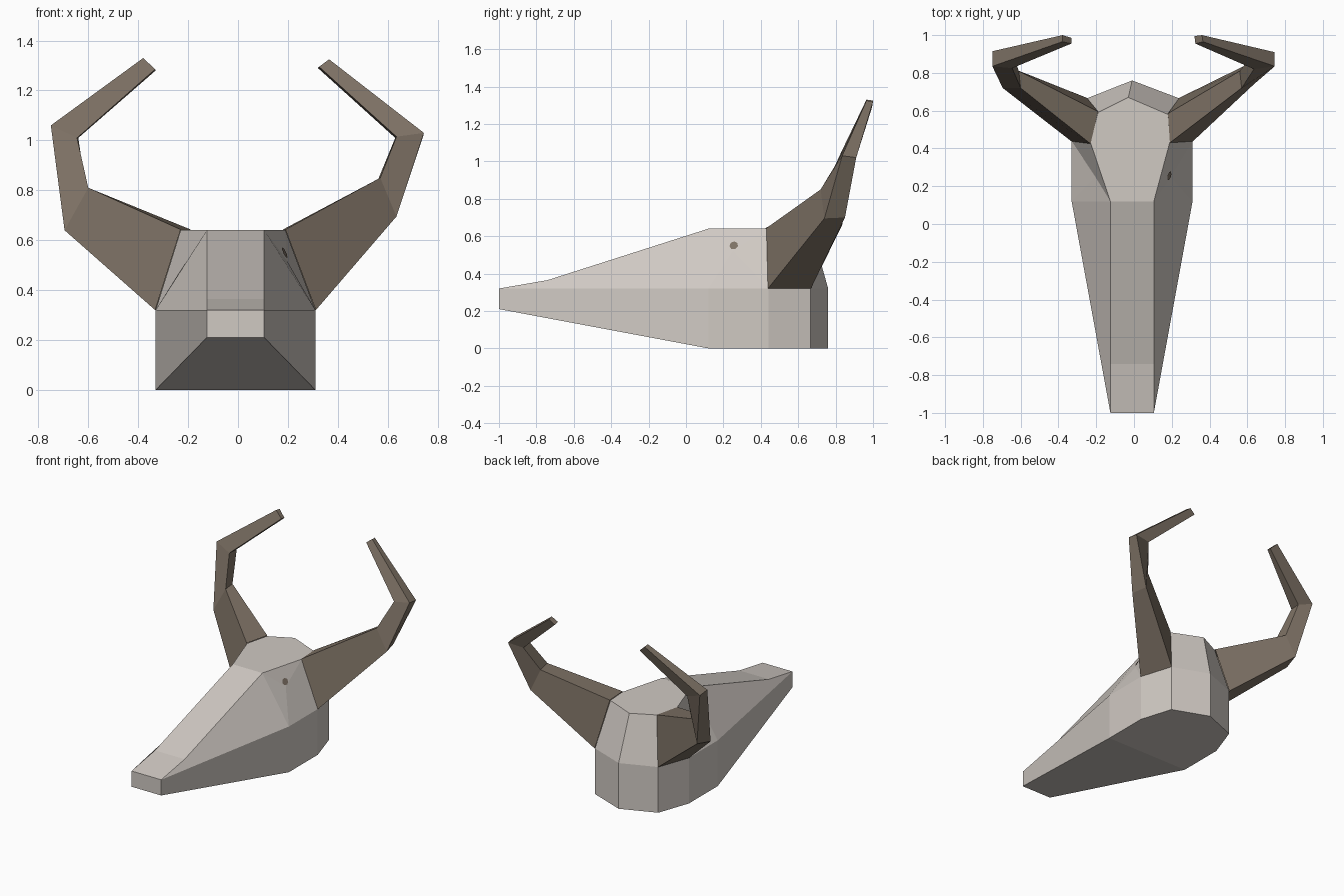
import bpy, bmesh
from mathutils import Vector

if "Cube" in bpy.data.objects:
    bpy.data.objects.remove(bpy.data.objects["Cube"])


def material(name, rgb):
    m = bpy.data.materials.new(name)
    m.diffuse_color = (*rgb, 1)
    m.use_nodes = True
    m.node_tree.nodes["Principled BSDF"].inputs["Base Color"].default_value = m.diffuse_color
    return m


bone = material("pale_bone", (0.63, 0.585, 0.545))
horn_brown = material("brown_horn", (0.205, 0.165, 0.128))


def finish(bm, name, mat):
    bmesh.ops.recalc_face_normals(bm, faces=bm.faces)
    me = bpy.data.meshes.new(name)
    bm.to_mesh(me)
    bm.free()
    me.materials.append(mat)
    ob = bpy.data.objects.new(name, me)
    bpy.context.collection.objects.link(ob)
    return ob


# Skull: widest outline, repeated for the flat jaw and narrowed for the crown
outline = [(-.125, -1), (.105, -1), (.31, .12), (.31, .44), (.24, .665),
           (-.01, .76), (-.25, .665), (-.33, .44), (-.33, .12)]
crown = [(.105, .12), (.19, .435), (.18, .58), (-.03, .67),
         (-.19, .59), (-.23, .43), (-.125, .12)]
bm = bmesh.new()
V = bm.verts.new
B = [V((x, y, .21 if y < 0 else 0)) for x, y in outline]
M = [V((x, y, .32)) for x, y in outline]
N = [V((x, -.74, .365)) for x in (-.125, .105)]
T = N + [V((x, y, .64)) for x, y in crown]
n = len(outline)
face = bm.faces.new
for i in range(n):
    j = (i + 1) % n
    face((B[i], B[j], M[j], M[i]))
face((B[0], B[1], B[2], B[8]))
face(B[2:])
face((M[0], M[1], N[1], N[0]))
face((N[0], N[1], T[2], T[8]))
face(T[2:])
face((M[1], M[2], T[2], N[1]))
face((M[8], M[0], N[0], T[8]))
for i in range(2, 8):
    quad = (M[i], M[i + 1], T[i + 1], T[i])
    if i in (2, 7):  # shallow temple hollow
        c = V((.195 if i == 2 else -.205, .25, .52))
        for k in range(4):
            face((quad[k], quad[(k + 1) % 4], c))
    else:
        face(quad)
finish(bm, "skull", bone)


# Horns: four-sided rings (low front, low back, high back, high front)
def horn(name, rings):
    bm = bmesh.new()
    loops = [[bm.verts.new(p) for p in r] for r in rings]
    for a, b in zip(loops, loops[1:]):
        for k in range(4):
            m = (k + 1) % 4
            bm.faces.new((a[k], a[m], b[m], b[k]))
    bm.faces.new(loops[-1])
    finish(bm, name, horn_brown)


horn("right_horn", [
    [(.312, .438, .32), (.24, .668, .32), (.18, .585, .643), (.19, .43, .643)],
    [(.635, .74, .695), (.61, .85, .70), (.56, .81, .84), (.57, .72, .85)],
    [(.745, .835, 1.03), (.743, .91, 1.02), (.63, .90, 1.01), (.635, .82, 1.015)],
    [(.365, .965, 1.325), (.36, 1, 1.32), (.32, .995, 1.29), (.325, .955, 1.295)]])
horn("left_horn", [
    [(-.332, .438, .32), (-.25, .668, .32), (-.19, .595, .643), (-.23, .425, .643)],
    [(-.695, .72, .64), (-.67, .835, .66), (-.61, .81, .81), (-.60, .72, .81)],
    [(-.75, .835, 1.06), (-.748, .915, 1.05), (-.64, .90, 1.01), (-.645, .825, 1.01)],
    [(-.38, .965, 1.33), (-.378, 1, 1.325), (-.33, .985, 1.28), (-.332, .955, 1.285)]])

# Small dark fleck on the right temple
c, p, q = Vector((.195, .25, .52)), Vector((.105, .12, .64)), Vector((.19, .435, .64))
nrm = (q - c).cross(p - c).normalized()
if nrm.x < 0:
    nrm.negate()
bm = bmesh.new()
bmesh.ops.create_circle(bm, cap_ends=True, segments=7, radius=.024)
eye = finish(bm, "temple_fleck", horn_brown)
eye.location = c * .76 + p * .12 + q * .12 + nrm * .004
eye.rotation_euler = nrm.to_track_quat('Z', 'Y').to_euler()
